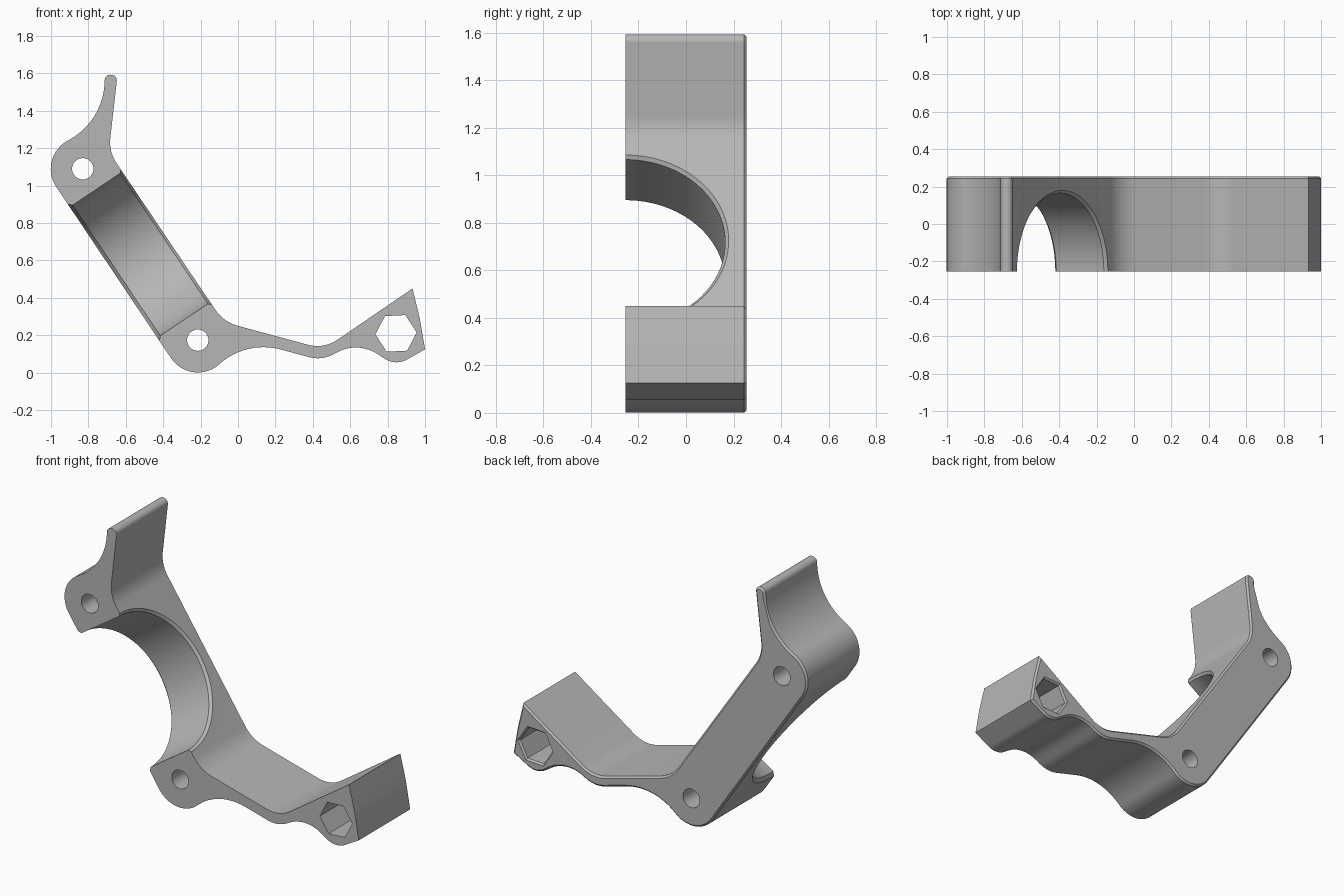
import bpy, bmesh, math
from mathutils import Vector, Matrix

if "Cube" in bpy.data.objects:
    bpy.data.objects.remove(bpy.data.objects["Cube"], do_unlink=True)

HALF = 0.255      # half depth of the bracket
CHAMFER = 0.011

grey = bpy.data.materials.new("plain grey")
grey.use_nodes = True
grey.diffuse_color = (0.47, 0.47, 0.47, 1)
grey.node_tree.nodes["Principled BSDF"].inputs["Base Color"].default_value = grey.diffuse_color


def fillet(corners):
    """Round each (x, z, radius) corner of a closed outline."""
    out = []
    for i, (x, z, r) in enumerate(corners):
        p = Vector((x, z))
        a = (Vector(corners[i - 1][:2]) - p).normalized()
        b = (Vector(corners[(i + 1) % len(corners)][:2]) - p).normalized()
        if r == 0:
            out.append(p)
            continue
        half = a.angle(b) / 2
        centre = p + (a + b).normalized() * (r / math.sin(half))
        start = p + a * (r / math.tan(half)) - centre
        sweep = math.pi - 2 * half
        turn = 1 if a.x * b.y - a.y * b.x < 0 else -1
        steps = max(2, math.ceil(sweep / math.radians(5)))
        for k in range(steps + 1):
            out.append(centre + Matrix.Rotation(turn * sweep * k / steps, 2) @ start)
    return out


def inset(points, d):
    """Move a counterclockwise outline inwards by d."""
    out = []
    for i, p in enumerate(points):
        e1 = (p - points[i - 1]).normalized()
        e2 = (points[(i + 1) % len(points)] - p).normalized()
        n1, n2 = Vector((-e1.y, e1.x)), Vector((-e2.y, e2.x))
        out.append(p + (n1 + n2) * (d / (1 + n1.dot(n2))))
    return out


def ring(x, z, r, sides, phase=0.0):
    return [Vector((x + r * math.cos(phase + math.tau * k / sides),
                    z + r * math.sin(phase + math.tau * k / sides))) for k in range(sides)]


def loft(name, layers):
    """Solid from (outline, y) layers stacked along y."""
    bm = bmesh.new()
    rows = [[bm.verts.new((p.x, y, p.y)) for p in pts] for pts, y in layers]
    n = len(rows[0])
    for low, high in zip(rows, rows[1:]):
        for i in range(n):
            j = (i + 1) % n
            bm.faces.new((low[i], low[j], high[j], high[i]))
    bm.faces.new(rows[0])
    bm.faces.new(rows[-1])
    bmesh.ops.recalc_face_normals(bm, faces=bm.faces)
    mesh = bpy.data.meshes.new(name)
    bm.to_mesh(mesh)
    bm.free()
    mesh.materials.append(grey)
    obj = bpy.data.objects.new(name, mesh)
    bpy.context.collection.objects.link(obj)
    return obj


# Bracket body: fin, upper boss, lower boss, wavy arm and end lug
outline = fillet([
    (-0.644, 1.593, 0.031), (-0.713, 1.593, 0.031),
    (-0.713, 1.345, 0.365), (-1.078, 1.152, 0.171),
    (-0.247, -0.088, 0.172), (0.042, 0.174, 0.35),
    (0.448, 0.065, 0.175), (0.641, 0.168, 0.208), (0.843, 0.036, 0.115),
    (1.0, 0.125, 0), (0.972, 0.29, 0.8), (0.933, 0.45, 0),
    (0.459, 0.1265, 0.19), (-0.077, 0.271, 0.21), (-0.691, 1.182, 0.2),
])
body = loft("bracket_body", [(outline, -HALF), (outline, HALF - CHAMFER),
                             (inset(outline, CHAMFER), HALF)])

# Bolt holes through both bosses
upper, lower = Vector((-0.83, 1.09)), Vector((-0.215, 0.174))
cutters = [loft("bolt_hole_cutter", [(ring(c.x, c.y, 0.057, 40), -0.4),
                                     (ring(c.x, c.y, 0.057, 40), 0.4)])
           for c in (upper, lower)]

# Hexagonal hole in the lug, chamfered at the back
hexes = [(0.11, -0.4), (0.11, HALF - CHAMFER), (0.11 + 3 * CHAMFER, HALF + 2 * CHAMFER)]
cutters.append(loft("hex_hole_cutter", [(ring(0.845, 0.21, r, 6, math.radians(3)), y)
                                        for r, y in hexes]))

# Half-round bore across the diagonal bar, chamfered at both rims
wall, bore = 0.168, 0.42
sections = [(bore + 0.045, -wall - 0.03), (bore, -wall + 0.015),
            (bore, wall - 0.015), (bore + 0.045, wall + 0.03)]
cutter = loft("bore_cutter", [(ring(0, 0, r, 96), y) for r, y in sections])
along = lower - upper
axis = Vector((-along.y, 0, along.x)).normalized()
middle = (upper + lower) / 2
spin = Vector((0, 1, 0)).rotation_difference(axis).to_matrix().to_4x4()
cutter.data.transform(Matrix.Translation((middle.x, -HALF, middle.y)) @ spin)
cutters.append(cutter)

# Cut the openings
bpy.ops.object.select_all(action='DESELECT')
bpy.context.view_layer.objects.active = body
body.select_set(True)
for cutter in cutters:
    cutter.hide_render = True
    cut = body.modifiers.new("cut", 'BOOLEAN')
    cut.operation = 'DIFFERENCE'
    cut.solver = 'EXACT'
    cut.object = cutter
    bpy.ops.object.modifier_apply(modifier=cut.name)
    bpy.data.objects.remove(cutter, do_unlink=True)
bpy.ops.object.shade_smooth_by_angle(angle=math.radians(20))
